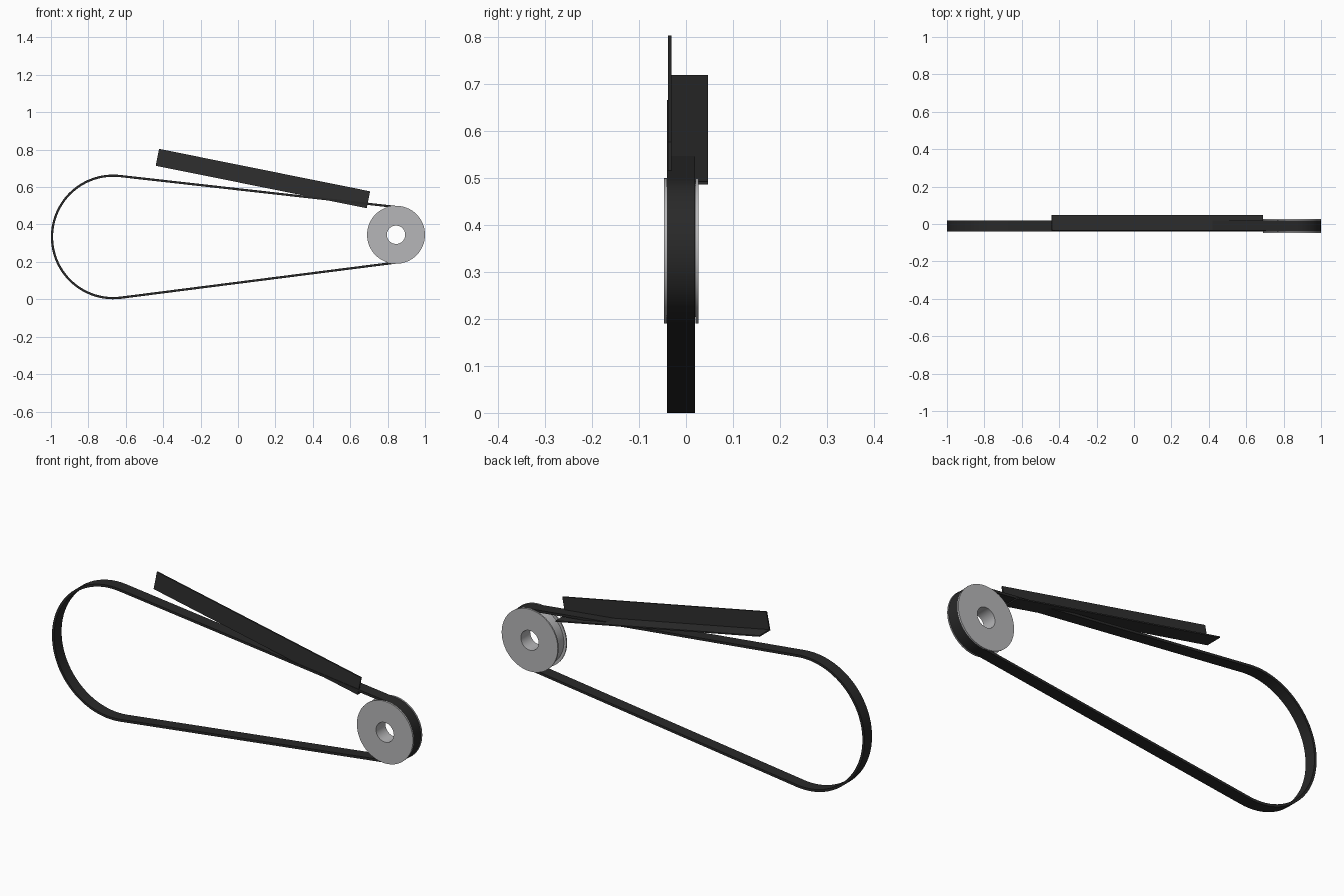
import bpy, bmesh, math
from mathutils import Vector

if "Cube" in bpy.data.objects:
    bpy.data.objects.remove(bpy.data.objects["Cube"])


def material(name, c):
    m = bpy.data.materials.new(name)
    m.diffuse_color = (*c, 1)
    m.use_nodes = True
    m.node_tree.nodes["Principled BSDF"].inputs["Base Color"].default_value = m.diffuse_color
    return m


belt_black = material("belt black", (0.022, 0.022, 0.022))
guard_black = material("guard black", (0.028, 0.028, 0.028))
pulley_grey = material("pulley grey", (0.47, 0.47, 0.48))


def loft(name, sections, mat, closed, smooth=True):
    """Join equal closed sections by quads; closed wraps around, otherwise cap the ends."""
    bm = bmesh.new()
    rows = [[bm.verts.new(p) for p in s] for s in sections]
    n, k = len(rows), len(rows[0])
    for i in range(n if closed else n - 1):
        a, b = rows[i], rows[(i + 1) % n]
        for j in range(k):
            bm.faces.new((a[j], a[(j + 1) % k], b[(j + 1) % k], b[j]))
    if not closed:
        bm.faces.new(rows[0])
        bm.faces.new(rows[-1])
    bmesh.ops.recalc_face_normals(bm, faces=bm.faces)
    mesh = bpy.data.meshes.new(name)
    bm.to_mesh(mesh)
    bm.free()
    mesh.materials.append(mat)
    ob = bpy.data.objects.new(name, mesh)
    bpy.context.collection.objects.link(ob)
    if smooth:
        bpy.context.view_layer.objects.active = ob
        ob.select_set(True)
        bpy.ops.object.shade_smooth_by_angle(angle=math.radians(30))
        ob.select_set(False)
    return ob


# Drive belt: open strip running round a large and a small circle
big, big_r = Vector((-0.667, 0, 0.3335)), 0.3335
small, small_r = Vector((0.845, 0, 0.345)), 0.1535
thick, front, back = 0.012, -0.040, 0.019
axis = small - big
tilt = math.atan2(axis.z, axis.x)
half = math.acos((big_r - small_r) / axis.length)
sections = []
for centre, r, start, end in (
        (big, big_r, tilt + half, tilt + 2 * math.pi - half),
        (small, small_r, tilt - half, tilt + half)):
    for i in range(49):
        a = start + (end - start) * i / 48
        d = Vector((math.cos(a), 0, math.sin(a)))
        sections.append([centre + d * rad + Vector((0, y, 0))
                         for rad, y in ((r, front), (r, back),
                                        (r - thick, back), (r - thick, front))])
loft("drive_belt", sections, belt_black, True)

# Flanged pulley with a centre bore, turned about the y axis
profile = [(0.049, -0.047), (0.155, -0.047), (0.155, -0.041), (0.141, -0.041),
           (0.141, 0.020), (0.155, 0.020), (0.155, 0.027), (0.049, 0.027)]
sections = []
for i in range(64):
    a = 2 * math.pi * i / 64
    d = Vector((math.cos(a), 0, math.sin(a)))
    sections.append([small + d * r + Vector((0, y, 0)) for r, y in profile])
loft("pulley", sections, pulley_grey, True)

# Belt guard: sloping angle strip, upright plate with a lower flange to the back
low_left, low_right = Vector((-0.44, 0, 0.714)), Vector((0.688, 0, 0.487))
run = (low_right - low_left).normalized()
up = Vector((-run.z, 0, run.x))
angle_section = [(-0.038, 0), (0.047, 0), (0.047, 0.006),
                 (-0.031, 0.006), (-0.031, 0.092), (-0.038, 0.092)]
loft("belt_guard",
     [[p + up * h + Vector((0, y, 0)) for y, h in angle_section]
      for p in (low_left, low_right)],
     guard_black, False, smooth=False)
